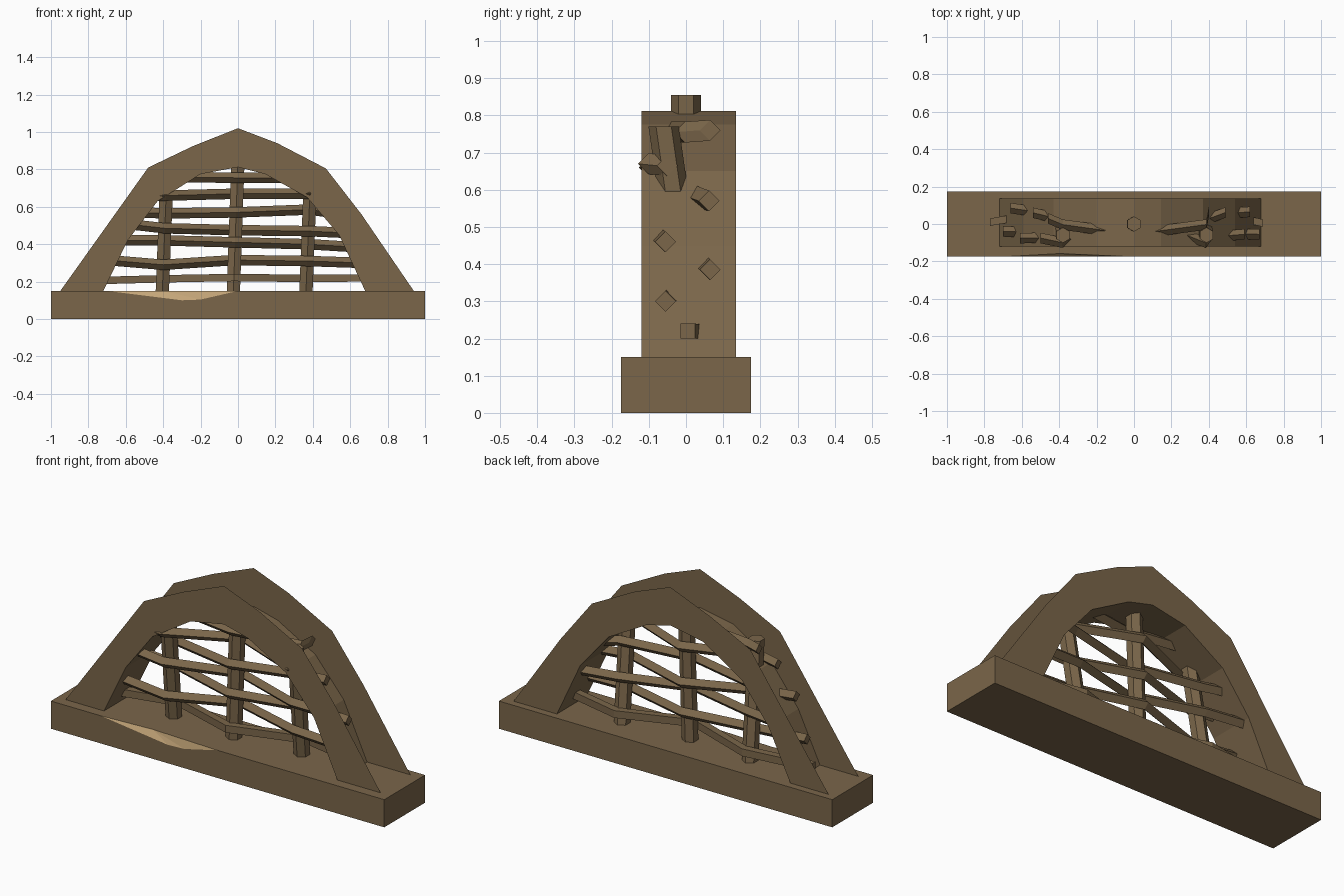
import bpy, bmesh, math
from mathutils import Vector

if "Cube" in bpy.data.objects:
    bpy.data.objects.remove(bpy.data.objects["Cube"])


def material(name, rgb):
    m = bpy.data.materials.new(name)
    m.diffuse_color = (*rgb, 1)
    m.use_nodes = True
    m.node_tree.nodes["Principled BSDF"].inputs["Base Color"].default_value = m.diffuse_color
    return m


WOOD = material("brown", (0.196, 0.133, 0.068))
CHIP = material("light_chip", (0.57, 0.39, 0.195))


def make(name, verts, faces):
    me = bpy.data.meshes.new(name)
    me.from_pydata([tuple(v) for v in verts], [], faces)
    me.materials.append(WOOD)
    me.materials.append(CHIP)
    ob = bpy.data.objects.new(name, me)
    bpy.context.collection.objects.link(ob)
    return ob


def fix_normals(ob):
    bm = bmesh.new()
    bm.from_mesh(ob.data)
    bmesh.ops.recalc_face_normals(bm, faces=bm.faces)
    bm.to_mesh(ob.data)
    bm.free()


def tube(name, path, axes, radius, sides, turn):
    """Capped prism following path; axes are the two section directions."""
    u, w = Vector(axes[0]), Vector(axes[1])
    verts, faces = [], []
    for p in path:
        for k in range(sides):
            a = turn + 2 * math.pi * k / sides
            verts.append(Vector(p) + radius * (u * math.cos(a) + w * math.sin(a)))
    for i in range(len(path) - 1):
        for k in range(sides):
            n = (k + 1) % sides
            faces.append((i * sides + k, i * sides + n,
                          (i + 1) * sides + n, (i + 1) * sides + k))
    faces.append(tuple(range(sides)))
    faces.append(tuple(range((len(path) - 1) * sides, len(path) * sides)))
    fix_normals(make(name, verts, faces))


# Base block with a shallow chip on its front top edge
H, D = 0.15, 0.175
v = [(-1, -D, 0), (1, -D, 0), (1, D, 0), (-1, D, 0),
     (-1, -D, H), (1, -D, H), (1, D, H), (-1, D, H),
     (-0.7, -D, H), (-0.3, -D, 0.10), (-0.2, -D, 0.104), (0, -D, H),
     (-0.4, -0.158, H)]
f = [(3, 2, 1, 0), (1, 2, 6, 5), (2, 3, 7, 6), (3, 0, 4, 7),
     (0, 1, 5, 11, 10, 9, 8, 4), (4, 8, 12, 11, 5, 6, 7),
     (8, 9, 12), (9, 10, 12), (10, 11, 12)]
base = make("base", v, f)
for p in base.data.polygons:
    p.material_index = 1 if len(p.vertices) == 3 else 0

# Arch: two thin face plates and the underside strip between them
outer = [(-0.95, H), (-0.48, 0.81), (-0.24, 0.925), (0, 1.02),
         (0.21, 0.94), (0.47, 0.805), (0.66, 0.56), (0.94, H)]
inner = [(-0.72, H), (-0.59, 0.42), (-0.43, 0.63), (-0.2, 0.775), (0, 0.812),
         (0.145, 0.775), (0.37, 0.65), (0.54, 0.45), (0.68, H)]
YF, YB = -0.12, 0.135
loop = outer + inner[::-1]
n = len(loop)
make("arch_front_plate", [(x, YF, z) for x, z in loop], [tuple(range(n))[::-1]])
make("arch_back_plate", [(x, YB, z) for x, z in loop], [tuple(range(n))])
m = len(inner)
make("arch_underside", [(x, y, z) for y in (YF, YB) for x, z in inner],
     [(i, i + 1, m + i + 1, m + i) for i in range(m - 1)])
for name, sign in (("arch_front_plate", -1), ("arch_back_plate", 1)):
    me = bpy.data.objects[name].data
    if me.polygons[0].normal.y * sign < 0:
        me.flip_normals()

# Leaning hexagonal posts: bottom and top points
posts = [((-0.405, 0.03, 0.14), (-0.38, -0.06, 0.77)),
         ((-0.025, 0.0, 0.14), (0.0, 0.0, 0.855)),
         ((0.363, 0.03, 0.14), (0.388, -0.06, 0.77))]
for i, (a, b) in enumerate(posts):
    tube(f"post_{i + 1}", [a, b], ((1, 0, 0), (0, 1, 0)), 0.041, 6, math.pi / 6)

# Woven slats: left end (x, y, z), heights at the posts, right end (x, y, z)
slats = [((-0.77, 0.01, 0.205), (0.215, 0.222, 0.217), (0.69, 0.005, 0.22)),
         ((-0.70, -0.04, 0.315), (0.29, 0.315, 0.31), (0.67, -0.055, 0.30)),
         ((-0.66, 0.085, 0.42), (0.42, 0.41, 0.40), (0.62, 0.065, 0.385)),
         ((-0.61, -0.075, 0.51), (0.485, 0.475, 0.47), (0.59, -0.055, 0.46)),
         ((-0.54, 0.06, 0.57), (0.565, 0.57, 0.585), (0.49, 0.062, 0.57)),
         ((-0.50, -0.075, 0.655), (0.66, 0.67, 0.67), (0.42, -0.05, 0.665)),
         ((-0.46, 0.03, 0.765), (0.76, 0.755, 0.755), (0.40, 0.065, 0.76))]
for i, (left, zs, right) in enumerate(slats):
    side = 1 if i % 2 == 0 else -1
    path = [left]
    for k, z in enumerate(zs):
        a, b = map(Vector, posts[k])
        c = a.lerp(b, (z - a.z) / (b.z - a.z))
        path.append((c.x, c.y + 0.055 * side * (-1) ** k, z))
    path.append(right)
    tube(f"slat_{i + 1}", path, ((0, 1, 0), (0, 0, 1)), 0.028, 4,
         math.pi / 4 if i == 0 else 0)
